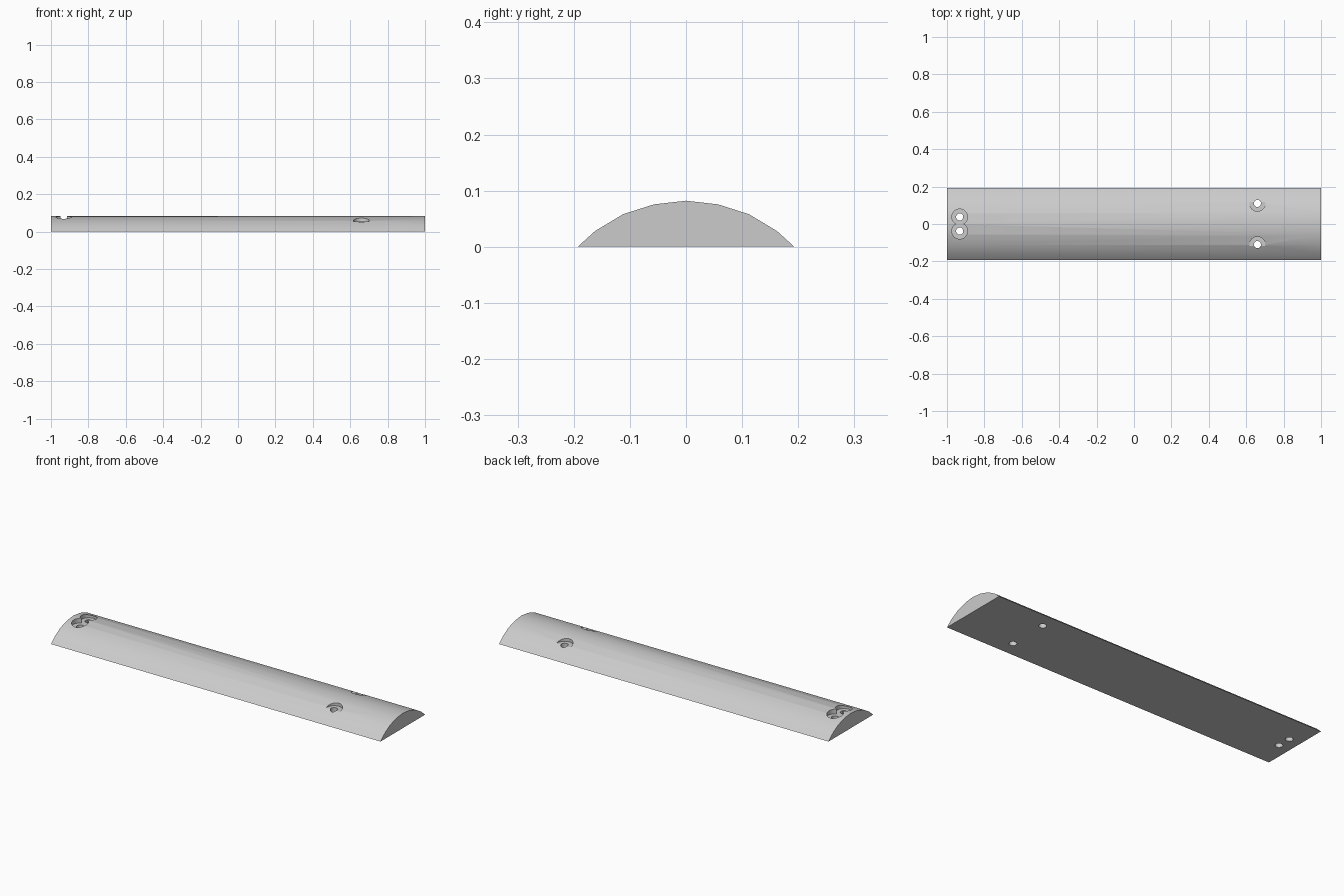
import bpy
import bmesh
import math

cube = bpy.data.objects.get("Cube")
if cube:
    bpy.data.objects.remove(cube, do_unlink=True)

grey = bpy.data.materials.new("light_grey")
grey.use_nodes = True
colour = (0.6, 0.6, 0.6, 1)
grey.diffuse_color = colour
grey.node_tree.nodes["Principled BSDF"].inputs["Base Color"].default_value = colour


def make_object(name, bm):
    mesh = bpy.data.meshes.new(name)
    bmesh.ops.recalc_face_normals(bm, faces=bm.faces)
    bm.to_mesh(mesh)
    bm.free()
    mesh.materials.append(grey)
    obj = bpy.data.objects.new(name, mesh)
    bpy.context.collection.objects.link(obj)
    return obj


# Long bar with a domed cross-section
half = [(0.193, 0), (0.162, 0.028), (0.112, 0.058), (0.057, 0.0755)]
profile = half + [(0, 0.082)] + [(-y, z) for y, z in reversed(half)]
bm = bmesh.new()
end = bm.faces.new([bm.verts.new((-1, y, z)) for y, z in profile])
extruded = bmesh.ops.extrude_face_region(bm, geom=[end], use_keep_orig=True)
moved = [v for v in extruded["geom"] if isinstance(v, bmesh.types.BMVert)]
bmesh.ops.translate(bm, verts=moved, vec=(2, 0, 0))
bar = make_object("domed_bar", bm)


# Stepped cutter: narrow shaft below, wide head recess above
def screw_cutter(name, x, y, floor=0.055, shaft=0.019, head=0.042, sides=32):
    rings = [(shaft, -0.05), (shaft, floor), (head, floor), (head, 0.15)]
    bm = bmesh.new()
    loops = []
    for r, z in rings:
        angles = [math.tau * i / sides for i in range(sides)]
        loops.append([bm.verts.new((x + r * math.cos(a), y + r * math.sin(a), z))
                      for a in angles])
    for low, high in zip(loops, loops[1:]):
        for i in range(sides):
            j = (i + 1) % sides
            bm.faces.new((low[i], low[j], high[j], high[i]))
    bm.faces.new(loops[0][::-1])
    bm.faces.new(loops[-1])
    return make_object(name, bm)


# Close pair of holes at the right end, wide pair near the left end
cutters = []
for pair, x, offset in (("close", -0.932, 0.038), ("wide", 0.66, 0.11)):
    for side, sign in (("front", -1), ("back", 1)):
        cutter = screw_cutter(f"{pair}_{side}_hole_cutter", x, sign * offset)
        cut = bar.modifiers.new(cutter.name, "BOOLEAN")
        cut.operation = "DIFFERENCE"
        cut.solver = "EXACT"
        cut.object = cutter
        cutters.append(cutter)

# Bake the holes, then drop the cutters
bpy.context.view_layer.objects.active = bar
bar.select_set(True)
for name in [m.name for m in bar.modifiers]:
    bpy.ops.object.modifier_apply(modifier=name)
for cutter in cutters:
    bpy.data.objects.remove(cutter, do_unlink=True)

# Smooth dome, sharp rims and ends
bpy.ops.object.shade_smooth_by_angle(angle=math.radians(30))
